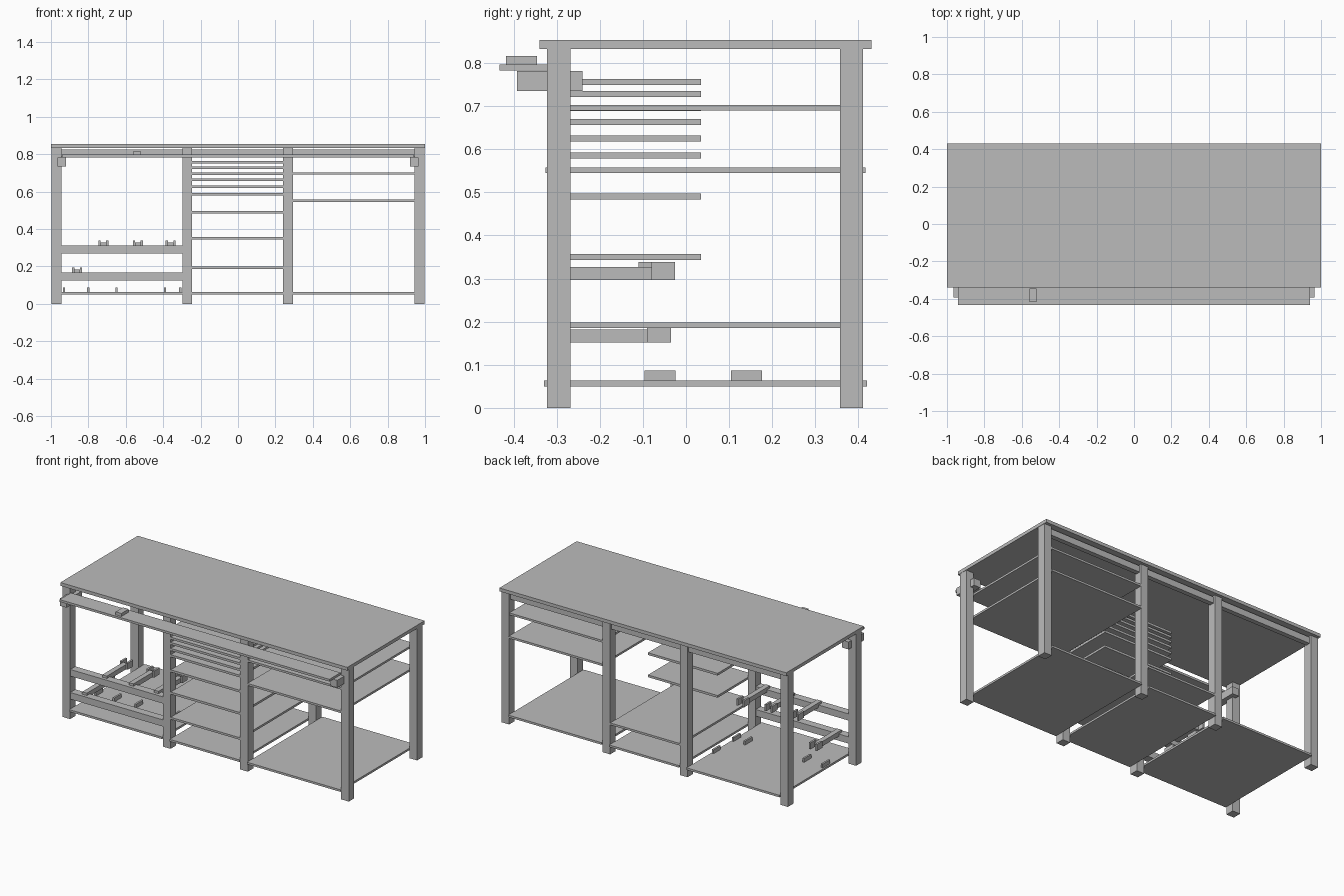
import bpy, bmesh

if "Cube" in bpy.data.objects:
    bpy.data.objects.remove(bpy.data.objects["Cube"])

grey = bpy.data.materials.new("light grey")
grey.diffuse_color = (0.5, 0.5, 0.5, 1)
grey.use_nodes = True
grey.node_tree.nodes["Principled BSDF"].inputs["Base Color"].default_value = grey.diffuse_color


def box(name, x0, x1, y0, y1, z0, z1):
    """Box given by its limits on each axis."""
    bm = bmesh.new()
    bmesh.ops.create_cube(bm, size=1)
    for v in bm.verts:
        v.co = ((x0 + x1) / 2 + v.co.x * (x1 - x0),
                (y0 + y1) / 2 + v.co.y * (y1 - y0),
                (z0 + z1) / 2 + v.co.z * (z1 - z0))
    mesh = bpy.data.meshes.new(name)
    bm.to_mesh(mesh)
    bm.free()
    mesh.materials.append(grey)
    ob = bpy.data.objects.new(name, mesh)
    bpy.context.collection.objects.link(ob)
    return ob


# Bench top
box("bench_top", -1, 1, -0.34, 0.43, 0.832, 0.853)

# Four pairs of legs
LEG = 0.053
leg_x = (-0.998, -0.298, 0.241, 0.945)
for x in leg_x:
    box("front_leg", x, x + LEG, -0.322, -0.268, 0, 0.832)
    box("back_leg", x, x + LEG, 0.357, 0.411, 0, 0.832)

# Bays between the legs: bottom shelf and back apron in each
bays = [(a + LEG, b) for a, b in zip(leg_x, leg_x[1:])]
for a, b in bays:
    box("bottom_shelf", a, b, -0.33, 0.42, 0.05, 0.063)
    box("back_apron", a, b, 0.37, 0.40, 0.785, 0.825)
left, middle, right = bays

# Right bay shelves
box("right_upper_shelf", *right, -0.32, 0.41, 0.690, 0.703)
box("right_lower_shelf", *right, -0.326, 0.416, 0.545, 0.558)

# Middle bay: one deep shelf and a stack of half-depth shelves
box("middle_deep_shelf", *middle, -0.32, 0.41, 0.185, 0.198)
for z in (0.350, 0.490, 0.585, 0.625, 0.663, 0.696, 0.728, 0.756):
    box("middle_half_shelf", *middle, -0.32, 0.035, z - 0.007, z + 0.007)

# Left bay rails
for z in (0.125, 0.27):
    box("left_rail", *left, -0.32, -0.27, z, z + 0.042)


def holder(x, z, tip):
    """Arm reaching back from a rail with a fork of two ears at its end."""
    box("holder_arm", x - 0.016, x + 0.016, -0.30, tip - 0.038, z, z + 0.03)
    for s in (-1, 1):
        box("holder_ear", x + s * 0.021 - 0.006, x + s * 0.021 + 0.006,
            tip - 0.055, tip, z, z + 0.041)


holder(-0.72, 0.297, -0.055)
holder(-0.535, 0.297, -0.055)
holder(-0.36, 0.297, -0.025)
holder(-0.86, 0.152, -0.035)

# Small locating blocks on the left bottom shelf
for x, y in ((-0.93, -0.06), (-0.80, -0.06), (-0.65, -0.06),
             (-0.39, -0.06), (-0.309, -0.06), (-0.309, 0.14)):
    box("locating_block", x - 0.006, x + 0.006, y - 0.036, y + 0.036, 0.063, 0.087)

# Front ledge on two side brackets, with a small stop block
box("front_ledge", -0.94, 0.94, -0.433, -0.322, 0.783, 0.797)
box("ledge_stop", -0.56, -0.52, -0.418, -0.346, 0.797, 0.816)
for s in (-1, 1):
    x = s * 0.943
    box("ledge_bracket", x - 0.023, x + 0.023, -0.392, -0.24, 0.735, 0.782)
